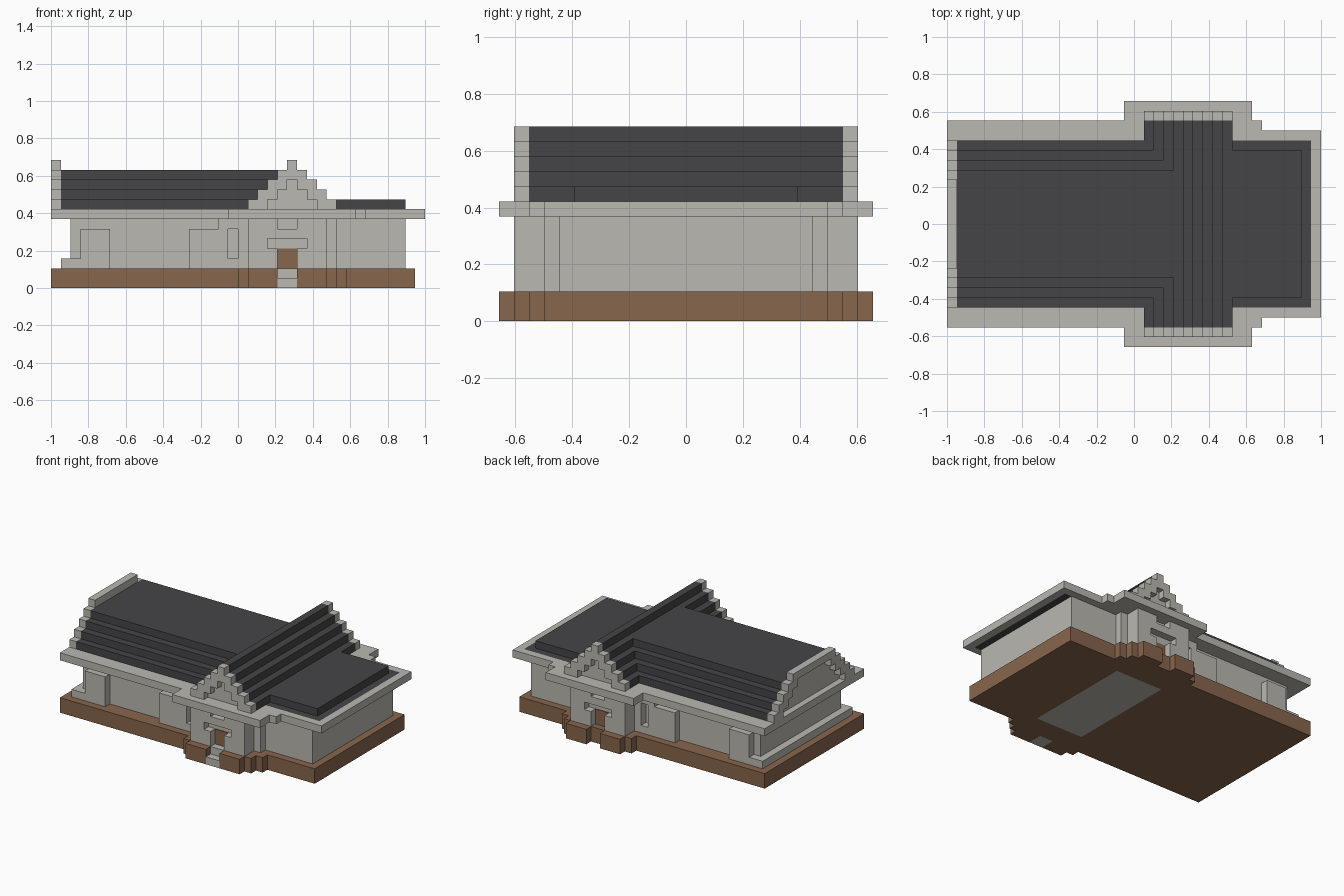
import bpy
import bmesh
from mathutils import Vector

cube = bpy.data.objects.get("Cube")
if cube:
    bpy.data.objects.remove(cube)

UNIT = 2 / 38                      # one building block
NX, NY = 38, 25                    # footprint in blocks


def material(name, rgb):
    m = bpy.data.materials.new(name)
    m.use_nodes = True
    m.diffuse_color = (*rgb, 1)
    m.node_tree.nodes["Principled BSDF"].inputs["Base Color"].default_value = (*rgb, 1)
    return m


stone = material("pale stone", (0.49, 0.48, 0.44))
slate = material("dark slate", (0.06, 0.058, 0.065))
earth = material("brown earth", (0.242, 0.133, 0.074))


def part(name, mat, boxes):
    """One object from boxes given as x, y and z ranges in blocks."""
    bm = bmesh.new()
    for x0, x1, y0, y1, z0, z1 in boxes:
        lo, hi = Vector((x0, y0, z0)), Vector((x1, y1, z1))
        centre = (lo + hi) / 2 - Vector((NX / 2, NY / 2, 0))
        for v in bmesh.ops.create_cube(bm, size=1)["verts"]:
            v.co = (v.co * (hi - lo) + centre) * UNIT
    mesh = bpy.data.meshes.new(name)
    bm.to_mesh(mesh)
    bm.free()
    mesh.materials.append(mat)
    ob = bpy.data.objects.new(name, mesh)
    bpy.context.collection.objects.link(ob)
    return ob


def both(boxes):
    """Add the same boxes mirrored to the back."""
    return boxes + [(a, b, NY - d, NY - c, e, f) for a, b, c, d, e, f in boxes]


# Stepped platform, with a floor slab let into it
part("platform", earth, [
    (0, 21, 3, 22, 0, 2), (28, 37, 3, 22, 0, 2),
    (23, 25, 23, 24, 0, 2),
] + both([
    (21, 28, 2, 5, 0, 2), (0, 21, 2, 3, 0, 2), (28, 30, 2, 3, 0, 2),
    (19, 23, 1, 2, 0, 2), (25, 29, 1, 2, 0, 2),
    (20, 23, 0, 1, 0, 2), (25, 28, 0, 1, 0, 2),
]))
part("floor_slab", stone, [(21, 28, 5, 20, 0, 2)])
part("front_steps", stone, [(23, 25, 0, 1, 0, 1), (23, 25, 1, 2, 0, 2)])

# Walls
part("main_walls", stone, [(2, 36, 4, 21, 2, 7), (20, 28, 2, 23, 2, 7), (28, 29, 3, 22, 2, 7)])
part("end_ledge", stone, [(1, 3, 3, 22, 2, 3)])
part("wall_buttresses", stone, both([(3, 6, 3, 4, 2, 6), (14, 17, 3, 4, 2, 6)]))
part("window_walls", stone, both([
    (17, 18, 3, 4, 2, 7), (19, 20, 3, 4, 2, 7),
    (18, 19, 3, 4, 2, 3), (18, 19, 3, 4, 6, 7),
]))

# Porch fronts: rows of wall with a gap half-width around the centre line
porch = [(20, 28, 1, 2, 5, 6)]
for gap, z0, z1 in ((1, 2, 4), (2, 4, 5), (1, 6, 7)):
    porch += [(20, 24 - gap, 1, 2, z0, z1), (24 + gap, 28, 1, 2, z0, z1)]
part("porch_fronts", stone, both(porch))
part("doors", earth, both([(23, 25, 1.9, 2, 2, 4)]))

# Eaves, open on the low wing where the slate shows
part("eaves", stone, [
    (0, 18, 2, 23, 7, 8), (18, 29, 0, 25, 7, 8), (37, 38, 3, 22, 7, 8),
] + both([(29, 31, 0, 4, 7, 8), (31, 32, 2, 4, 7, 8), (32, 37, 3, 4, 7, 8)]))

# Stepped roofs
part("main_roof", slate, [(1, 24, 4 + k, 21 - k, 8 + k, 9 + k) for k in range(4)])
part("cross_roof", slate, [(20 + k, 29 - k, 2, 23, 8 + k, 9 + k) for k in range(5)])
part("low_wing_roof", slate, [(29, 37, 4, 21, 7, 8), (29, 36, 5, 20, 8, 9)])


def gable_spans(lo, hi, levels=5):
    """Stepped frame two blocks wide, and the panel spans inside it."""
    frame, panel = [], []
    for k in range(levels):
        a, b, z = lo + k, hi - k, 8 + k
        if k < levels - 1 and b - a > 4:
            frame += [(a, a + 2, z), (b - 2, b, z)]
            panel.append((a + 2, b - 2, z))
        else:
            frame.append((a, b, z))
    return frame, panel


# Gable frames with recessed panels
frame, panel = gable_spans(20, 29)
part("porch_gables", stone, both([(a, b, 1, 2, z, z + 1) for a, b, z in frame]))
part("porch_gable_panels", stone, both([(a, b, 1.85, 2, z, z + 1) for a, b, z in panel]))
frame, panel = gable_spans(4, 21)
part("end_gable", stone, [(0, 1, a, b, z, z + 1) for a, b, z in frame])
part("end_gable_panel", stone, [(0.85, 1, a, b, z, z + 1) for a, b, z in panel])
